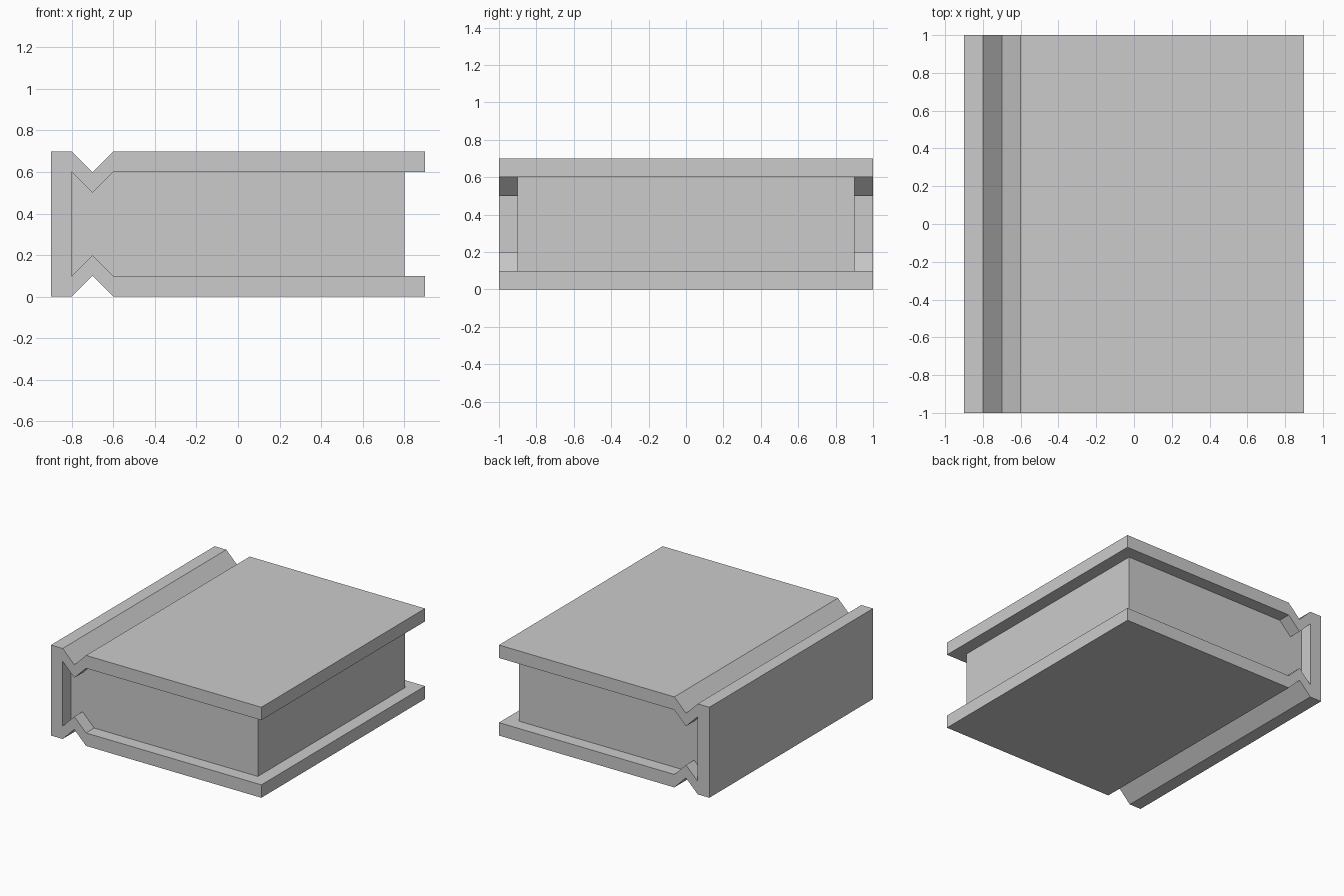
import bpy, bmesh
from mathutils import Vector

if "Cube" in bpy.data.objects:
    bpy.data.objects.remove(bpy.data.objects["Cube"])

HEIGHT = 0.7


def mirrored(points):
    """Add the same points flipped about mid height, closing the outline."""
    return points + [(x, HEIGHT - z) for x, z in reversed(points)]


def extrude_profile(name, profile, half_depth):
    """Extrude an x/z outline along y, centred on y = 0."""
    bm = bmesh.new()
    face = bm.faces.new([bm.verts.new((x, -half_depth, z)) for x, z in profile])
    new = bmesh.ops.extrude_face_region(bm, geom=[face], use_keep_orig=True)["geom"]
    verts = [v for v in new if isinstance(v, bmesh.types.BMVert)]
    bmesh.ops.translate(bm, verts=verts, vec=Vector((0, 2 * half_depth, 0)))
    bmesh.ops.recalc_face_normals(bm, faces=bm.faces[:])
    mesh = bpy.data.meshes.new(name)
    bm.to_mesh(mesh)
    bm.free()
    obj = bpy.data.objects.new(name, mesh)
    bpy.context.collection.objects.link(obj)
    return obj


# Inner edge of the lower board: spine corner, hinge groove, then flat
inner = [(-0.8, 0.1), (-0.7, 0.2), (-0.6, 0.1)]

# Cover: spine and two boards with V-shaped hinge grooves
lower_half = [(-0.9, 0), (-0.8, 0), (-0.7, 0.1), (-0.6, 0),
              (0.9, 0), (0.9, 0.1)] + inner[::-1]
extrude_profile("book_cover", mirrored(lower_half), 1.0)

# Page block, following the grooves and set back from the board edges
extrude_profile("page_block", mirrored(inner + [(0.8, 0.1)]), 0.9)
